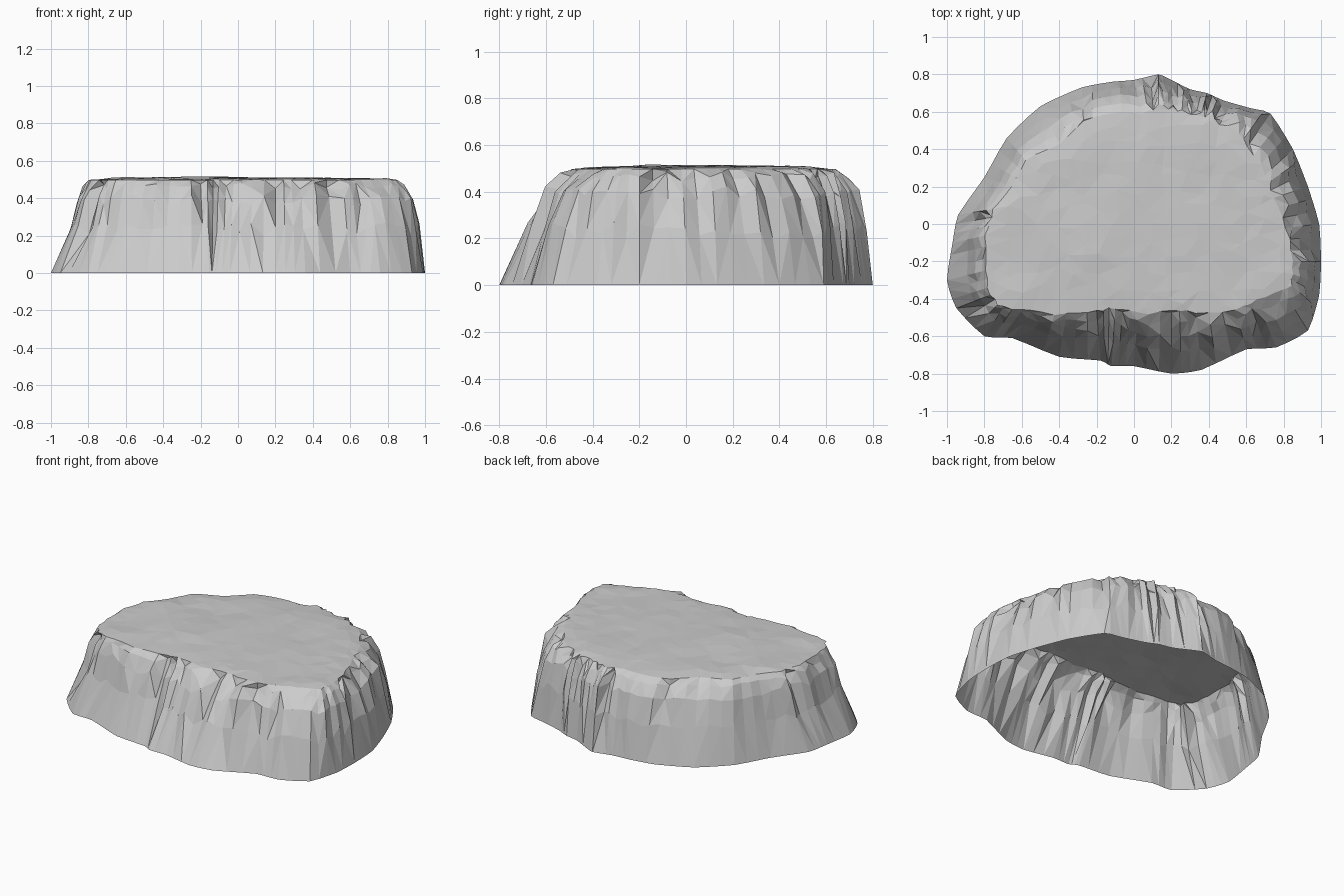
import bpy, bmesh, random
from mathutils import Vector, noise
from mathutils.geometry import delaunay_2d_cdt

random.seed(11)
cube = bpy.data.objects.get("Cube")
if cube:
    bpy.data.objects.remove(cube, do_unlink=True)

# Paired outlines, counterclockwise: foot of the cliff and rim of the plateau
FOOT = [(1, -.2), (.99, 0), (.93, .2), (.85, .4), (.73, .59), (.62, .62), (.48, .66),
        (.39, .7), (.3, .72), (.2, .77), (.13, .8), (0, .77), (-.12, .76), (-.28, .73),
        (-.5, .63), (-.68, .46), (-.8, .25), (-.94, .05), (-.97, -.1), (-1, -.3),
        (-.95, -.45), (-.8, -.6), (-.65, -.61), (-.4, -.71), (-.18, -.73), (-.12, -.76),
        (0, -.76), (.2, -.8), (.36, -.78), (.6, -.67), (.76, -.66), (.93, -.57), (.99, -.38)]
RIM = [(.85, -.2), (.82, -.02), (.75, .14), (.71, .27), (.61, .42), (.53, .5), (.43, .56),
       (.36, .59), (.28, .6), (.21, .62), (.13, .63), (.04, .6), (-.12, .59), (-.27, .55),
       (-.4, .43), (-.58, .34), (-.65, .2), (-.75, .08), (-.79, -.06), (-.8, -.25),
       (-.77, -.38), (-.7, -.45), (-.55, -.47), (-.36, -.48), (-.2, -.46), (-.1, -.45),
       (.02, -.48), (.2, -.47), (.33, -.47), (.54, -.46), (.66, -.41), (.8, -.36), (.85, -.3)]
# Cliff profile: height, share of the way from foot to rim, roughness
PROFILE = [(0, 0, 0), (.24, .27, .4), (.4, .5, .8), (.468, .76, 1), (.498, 1, .5)]
STEPS = 3


def resample(points):
    """Smooth an outline and split each segment into equal steps."""
    pts = [Vector(p) for p in points]
    out = []
    for i, b in enumerate(pts):
        a, c, d = pts[i - 1], pts[(i + 1) % len(pts)], pts[(i + 2) % len(pts)]
        for k in range(STEPS):
            t = k / STEPS
            bend = (b * 2 - a - c) * (1 - t) + (c * 2 - b - d) * t
            out.append(b.lerp(c, t) + bend * t * (1 - t) * .25)
    return out


def top_height(p):
    swell = noise.noise(Vector((p.x * 3, p.y * 3, 1)))
    bumps = noise.noise(Vector((p.x * 9, p.y * 9, 5)))
    crown = max(0, 1 - p.x ** 2 / .7 - (p.y - .08) ** 2 / .3)
    return .502 + .011 * crown + .01 * swell + .005 * bumps


foot, rim = resample(FOOT), resample(RIM)
count = len(foot)
bm = bmesh.new()

# Fluted cliff wall: bulging to the back and right, with gullies near the rim
columns = []
for a, b in zip(foot, rim):
    smooth_side = a.x < 0 and a.y > .1
    rough = .35 if smooth_side else 1
    bulge = .95 + .35 * a.x + .3 * a.y
    flute = random.uniform(-.02, .025) * rough
    gully = random.uniform(.03, .07) if random.random() < .2 * rough else 0
    inward = (b - a).normalized()
    column = []
    for z, share, weight in PROFILE:
        p = a.lerp(b, share ** bulge) + inward * (flute + gully * (share < 1)) * weight
        if 0 < share < 1:
            z += random.uniform(-.03, .02) * (rough + .3) * (1.4 - share)
        column.append(bm.verts.new((p.x, p.y, z)))
    columns.append(column)

for i in range(count):
    left, right = columns[i], columns[(i + 1) % count]
    for k in range(len(PROFILE) - 1):
        a, b, c, d = left[k], right[k], right[k + 1], left[k + 1]
        if random.random() < .5:
            bm.faces.new((a, b, c))
            bm.faces.new((a, c, d))
        else:
            bm.faces.new((a, b, d))
            bm.faces.new((b, c, d))

# Gently uneven plateau: jittered points triangulated within the rim
edge = [column[-1].co.xy for column in columns]
points = list(edge)
cell = .085
for i in range(-10, 11):
    for j in range(-8, 9):
        p = Vector((i + random.uniform(-.35, .35), j + random.uniform(-.35, .35))) * cell
        if min((p - e).length for e in edge) > .04:
            points.append(p)
loop = [(i, (i + 1) % count) for i in range(count)]
flat, _, tris, _, _, _ = delaunay_2d_cdt(points, loop, [], 1, 1e-5)
rim_at = {(round(c[-1].co.x, 4), round(c[-1].co.y, 4)): c[-1] for c in columns}
top = []
for p in flat:
    shared = rim_at.get((round(p.x, 4), round(p.y, 4)))
    top.append(shared or bm.verts.new((p.x, p.y, top_height(p))))
for tri in tris:
    bm.faces.new([top[i] for i in tri])
bmesh.ops.delete(bm, geom=[v for v in bm.verts if not v.link_faces], context='VERTS')
bmesh.ops.recalc_face_normals(bm, faces=bm.faces)
if sum(f.normal.z * f.calc_area() for f in bm.faces) < 0:
    bmesh.ops.reverse_faces(bm, faces=bm.faces)

mesh = bpy.data.meshes.new("rock_plateau")
bm.to_mesh(mesh)
bm.free()
rock = bpy.data.objects.new("rock_plateau", mesh)
bpy.context.collection.objects.link(rock)

# Plain stone colour
stone = bpy.data.materials.new("stone_grey")
stone.use_nodes = True
colour = (.6, .6, .6, 1)
stone.diffuse_color = colour
stone.node_tree.nodes["Principled BSDF"].inputs["Base Color"].default_value = colour
mesh.materials.append(stone)
